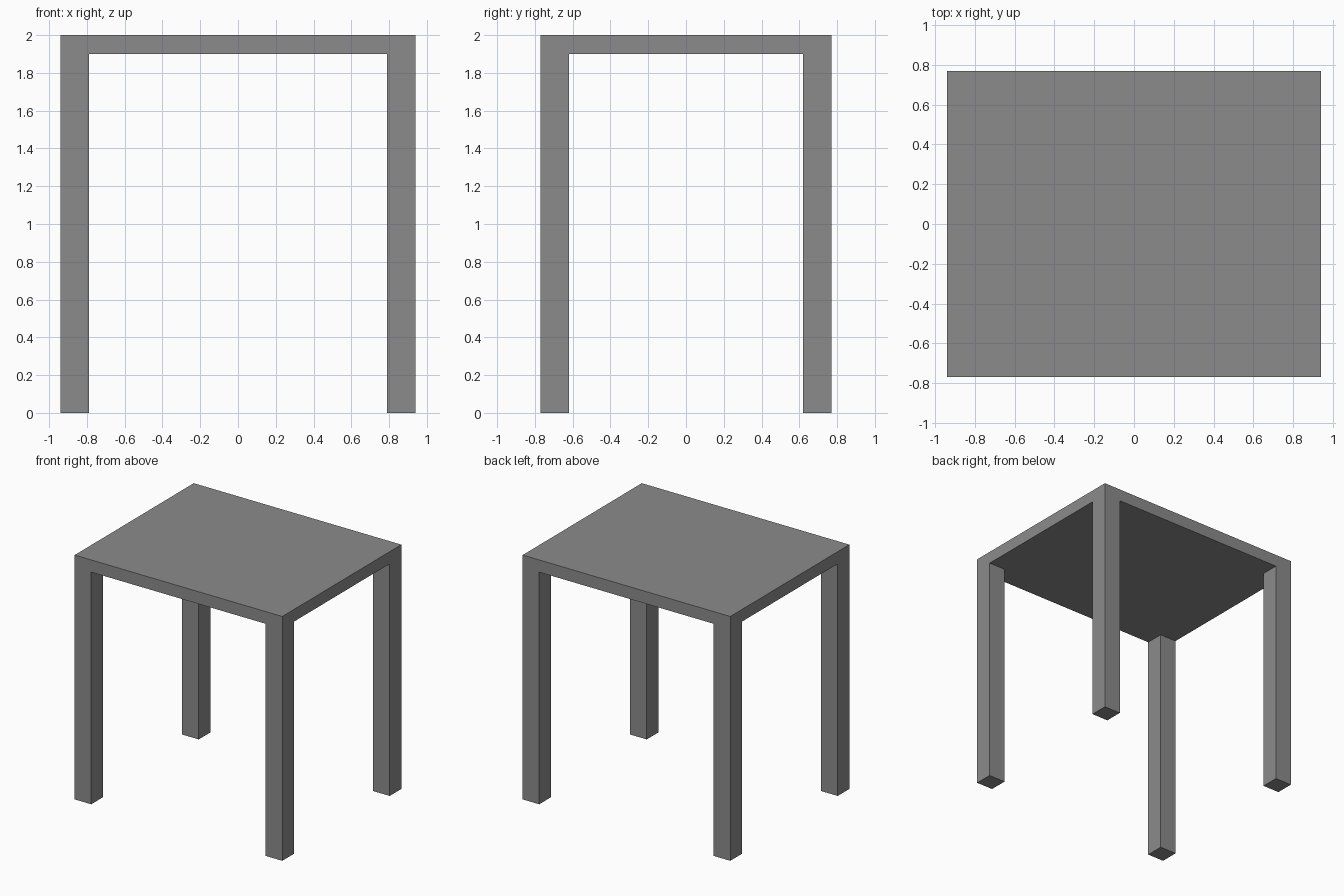
import bpy
import bmesh
from mathutils import Matrix, Vector

if "Cube" in bpy.data.objects:
    bpy.data.objects.remove(bpy.data.objects["Cube"])

HALF_X, HALF_Y, HEIGHT = 0.94, 0.77, 2.0
TOP_THICK, LEG = 0.10, 0.15

bm = bmesh.new()

# Table top slab
bmesh.ops.create_cube(
    bm, size=1.0,
    matrix=Matrix.Translation((0, 0, HEIGHT - TOP_THICK / 2))
    @ Matrix.Diagonal((2 * HALF_X, 2 * HALF_Y, TOP_THICK, 1)))

# Cut lines marking the leg footprints
for axis, half in ((Vector((1, 0, 0)), HALF_X), (Vector((0, 1, 0)), HALF_Y)):
    for side in (-1, 1):
        bmesh.ops.bisect_plane(
            bm, geom=bm.verts[:] + bm.edges[:] + bm.faces[:],
            plane_co=axis * side * (half - LEG), plane_no=axis)

# Four legs extruded from the underside corners, flush with the top
bm.normal_update()
corners = []
for f in bm.faces:
    c = f.calc_center_median()
    if f.normal.z < -0.5 and abs(c.x) > HALF_X - LEG and abs(c.y) > HALF_Y - LEG:
        corners.append(f)
for f in bmesh.ops.extrude_discrete_faces(bm, faces=corners)["faces"]:
    for v in f.verts:
        v.co.z = 0.0

bmesh.ops.recalc_face_normals(bm, faces=bm.faces[:])
mesh = bpy.data.meshes.new("table")
bm.to_mesh(mesh)
bm.free()
table = bpy.data.objects.new("table", mesh)
bpy.context.collection.objects.link(table)

# Dark grey finish
grey = bpy.data.materials.new("dark_grey")
grey.diffuse_color = (0.26, 0.26, 0.26, 1.0)
grey.use_nodes = True
grey.node_tree.nodes["Principled BSDF"].inputs["Base Color"].default_value = grey.diffuse_color
mesh.materials.append(grey)
